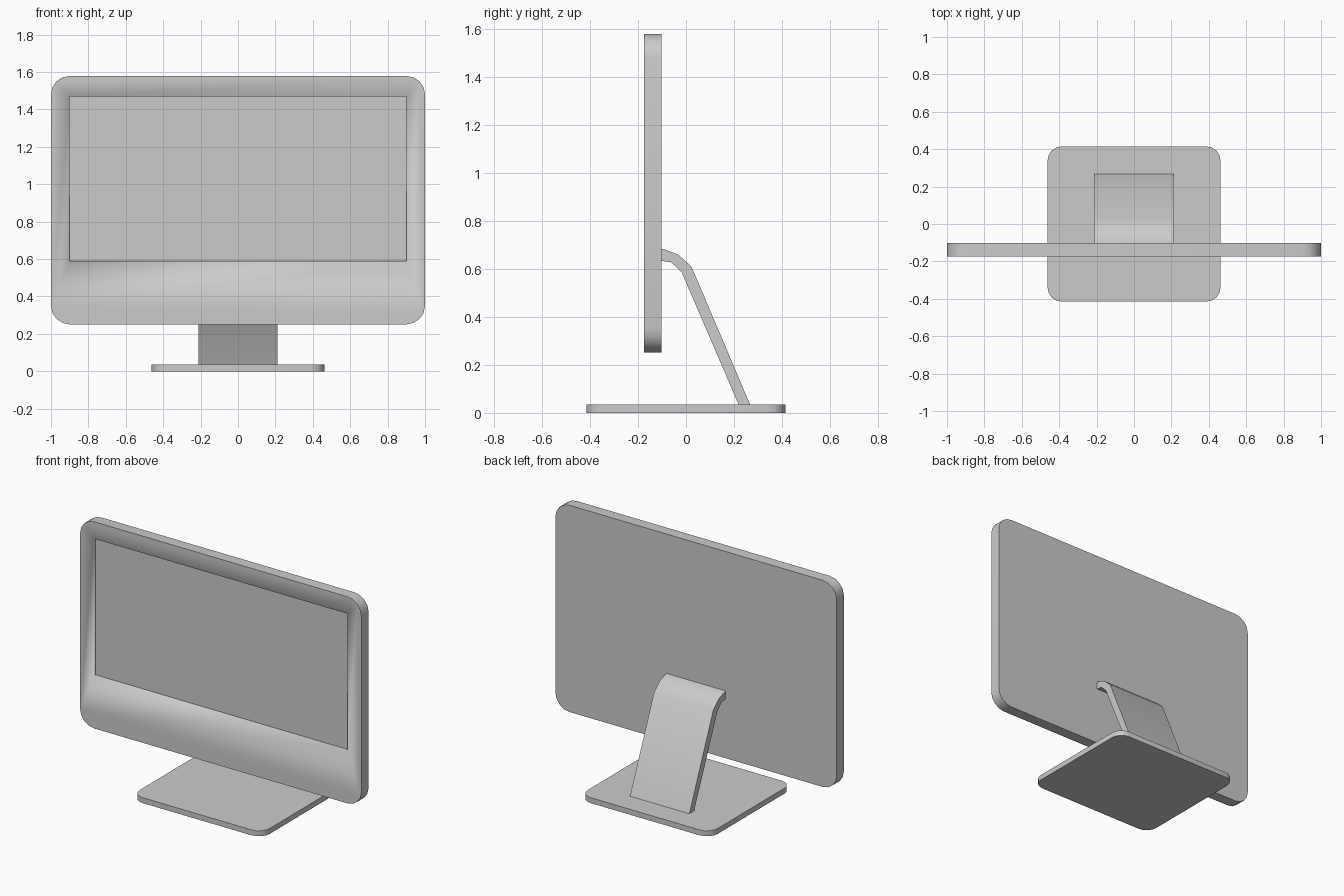
import bpy, bmesh, math
from mathutils import Vector

if "Cube" in bpy.data.objects:
    bpy.data.objects.remove(bpy.data.objects["Cube"], do_unlink=True)

grey = bpy.data.materials.new("light grey")
grey.use_nodes = True
colour = (0.6, 0.6, 0.6, 1)
grey.diffuse_color = colour
grey.node_tree.nodes["Principled BSDF"].inputs["Base Color"].default_value = colour


def rounded_rect(w, h, r, steps=4):
    """Counter-clockwise outline centred on the origin; w and h are half sizes."""
    points = []
    for i, (sx, sy) in enumerate([(1, 1), (-1, 1), (-1, -1), (1, -1)]):
        for k in range(steps + 1):
            a = math.pi / 2 * (i + k / steps)
            points.append((sx * (w - r) + r * math.cos(a), sy * (h - r) + r * math.sin(a)))
    return points


def prism(name, outline, start, depth):
    """Extrude a closed outline of 3D points along the depth vector."""
    bm = bmesh.new()
    face = bm.faces.new([bm.verts.new(Vector(p) + Vector(start)) for p in outline])
    new = bmesh.ops.extrude_face_region(bm, geom=[face])["geom"]
    bmesh.ops.translate(bm, vec=depth, verts=[v for v in new if isinstance(v, bmesh.types.BMVert)])
    bmesh.ops.recalc_face_normals(bm, faces=bm.faces)
    mesh = bpy.data.meshes.new(name)
    bm.to_mesh(mesh)
    bm.free()
    mesh.materials.append(grey)
    ob = bpy.data.objects.new(name, mesh)
    bpy.context.collection.objects.link(ob)
    bpy.ops.object.select_all(action='DESELECT')
    ob.select_set(True)
    bpy.context.view_layer.objects.active = ob
    bpy.ops.object.shade_smooth_by_angle(angle=math.radians(35))
    return ob


# Base plate
prism("base_plate", [(x, y, 0) for x, y in rounded_rect(0.462, 0.415, 0.075)],
      (0, 0, 0), (0, 0, 0.035))

# Bent stand arm
arm = [(-0.11, 0.685), (-0.085, 0.68), (-0.033, 0.66), (0.023, 0.61), (0.268, 0.033),
       (0.22, 0.033), (-0.018, 0.586), (-0.062, 0.628), (-0.11, 0.635)]
prism("stand_arm", [(0, y, z) for y, z in arm], (-0.211, 0, 0), (0.422, 0, 0))

# Display housing with a shallow screen recess cut into the front
housing = prism("display_housing", [(x, 0, z) for x, z in rounded_rect(1, 0.664, 0.1)],
                (0, -0.175, 0.915), (0, 0.073, 0))
cutter = prism("screen_cutter", [(x, 0, z) for x, z in
               [(-0.9, -0.44), (0.9, -0.44), (0.9, 0.44), (-0.9, 0.44)]],
               (0, -0.2, 1.03), (0, 0.039, 0))
cutter.hide_render = True
cutter.hide_viewport = True
cut = housing.modifiers.new("screen_recess", 'BOOLEAN')
cut.operation = 'DIFFERENCE'
cut.solver = 'EXACT'
cut.object = cutter
